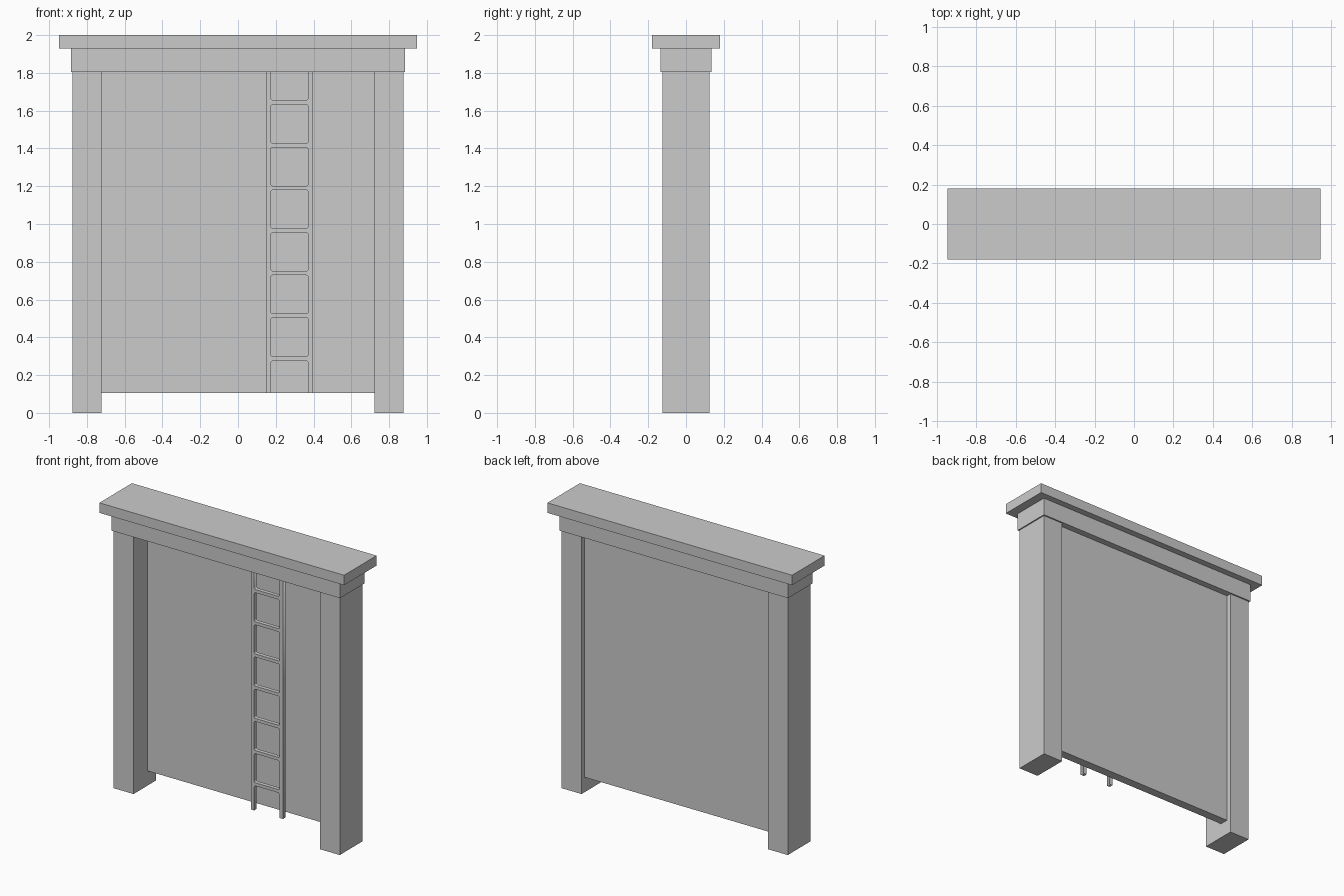
import bpy
import math

if "Cube" in bpy.data.objects:
    bpy.data.objects.remove(bpy.data.objects["Cube"])

grey = bpy.data.materials.new("plain_grey")
grey.diffuse_color = (0.6, 0.6, 0.6, 1)
grey.use_nodes = True
grey.node_tree.nodes["Principled BSDF"].inputs["Base Color"].default_value = grey.diffuse_color


def box(name, x0, x1, y0, y1, z0, z1):
    bpy.ops.mesh.primitive_cube_add(
        size=1, location=((x0 + x1) / 2, (y0 + y1) / 2, (z0 + z1) / 2))
    ob = bpy.context.object
    ob.name = name
    ob.scale = (x1 - x0, y1 - y0, z1 - z0)
    bpy.ops.object.transform_apply(location=False, rotation=False, scale=True)
    ob.data.materials.append(grey)
    return ob


def rounded_rect(x0, x1, z0, z1, r, steps=3):
    """Corner-rounded rectangle outline, anticlockwise."""
    pts = []
    corners = [(x1 - r, z1 - r), (x0 + r, z1 - r), (x0 + r, z0 + r), (x1 - r, z0 + r)]
    for i, (cx, cz) in enumerate(corners):
        for s in range(steps + 1):
            a = math.pi / 2 * (i + s / steps)
            pts.append((cx + r * math.cos(a), cz + r * math.sin(a)))
    return pts


# Capping slab and header beam
box("cap_slab", -0.948, 0.948, -0.18, 0.18, 1.93, 2.0)
box("header_beam", -0.885, 0.885, -0.135, 0.135, 1.805, 1.93)

# Side posts
for side, name in ((-1, "left_post"), (1, "right_post")):
    xs = sorted((side * 0.722, side * 0.876))
    box(name, *xs, -0.125, 0.125, 0.0, 1.805)

# Raised wall panel between the posts, set towards the back
box("wall_panel", -0.722, 0.722, 0.028, 0.09, 0.104, 1.805)

# Ladder: a flat frame outline, open at both ends, with rounded openings
L0, L1, L2, L3 = 0.15, 0.174, 0.371, 0.398
BOTTOM, TOP, PITCH, FIRST, HALF, R = 0.104, 1.805, 0.2255, 0.289, 0.011, 0.01
last = FIRST + 6 * PITCH
lower, upper = FIRST - HALF, last + HALF
outline = [(L0, BOTTOM), (L1, BOTTOM), (L1, lower - R), (L1 + R, lower),
           (L2 - R, lower), (L2, lower - R), (L2, BOTTOM), (L3, BOTTOM),
           (L3, TOP), (L2, TOP), (L2, upper + R), (L2 - R, upper),
           (L1 + R, upper), (L1, upper + R), (L1, TOP), (L0, TOP)]
loops = [outline]
for i in range(6):
    z = FIRST + i * PITCH
    loops.append(rounded_rect(L1, L2, z + HALF, z + PITCH - HALF, R))

curve = bpy.data.curves.new("ladder", "CURVE")
curve.dimensions = "2D"
curve.fill_mode = "BOTH"
curve.extrude = 0.014
for pts in loops:
    spline = curve.splines.new("POLY")
    spline.points.add(len(pts) - 1)
    for p, (x, z) in zip(spline.points, pts):
        p.co = (x, z, 0, 1)
    spline.use_cyclic_u = True
ladder = bpy.data.objects.new("ladder", curve)
bpy.context.collection.objects.link(ladder)
ladder.rotation_euler = (math.pi / 2, 0, 0)
ladder.location = (0, -0.056, 0)
curve.materials.append(grey)
bpy.ops.object.select_all(action="DESELECT")
ladder.select_set(True)
bpy.context.view_layer.objects.active = ladder
bpy.ops.object.convert(target="MESH")
